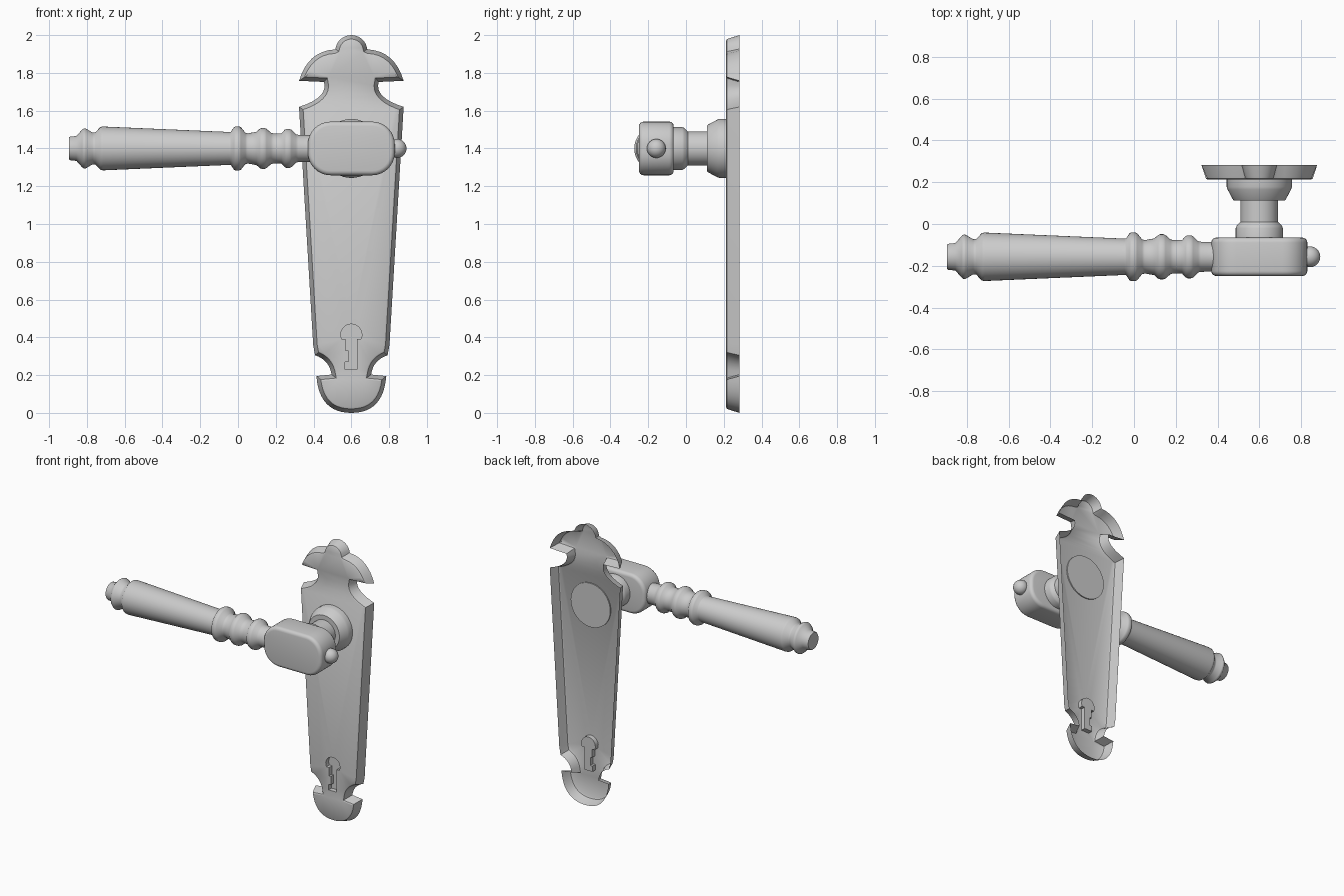
import bpy, bmesh, math
from mathutils import Matrix, Vector

cube = bpy.data.objects.get("Cube")
if cube:
    bpy.data.objects.remove(cube, do_unlink=True)

metal = bpy.data.materials.new("plain_grey_metal")
metal.use_nodes = True
GREY = (0.6, 0.6, 0.6, 1)
metal.diffuse_color = GREY
metal.node_tree.nodes["Principled BSDF"].inputs["Base Color"].default_value = GREY

CX, LEVER_Y, LEVER_Z = 0.6, -0.157, 1.4


def finish(name, bm, angle=40):
    me = bpy.data.meshes.new(name)
    bm.to_mesh(me)
    bm.free()
    ob = bpy.data.objects.new(name, me)
    bpy.context.collection.objects.link(ob)
    me.materials.append(metal)
    bpy.ops.object.select_all(action='DESELECT')
    ob.select_set(True)
    bpy.context.view_layer.objects.active = ob
    bpy.ops.object.shade_smooth_by_angle(angle=math.radians(angle))
    return ob


def bezier(a, c, b, n=8):
    """Quadratic curve from a to b, pulled towards c."""
    a, c, b = Vector(a), Vector(c), Vector(b)
    return [a * (1 - t) ** 2 + c * 2 * t * (1 - t) + b * t * t
            for t in (i / n for i in range(n + 1))]


def arc(cx, cz, r, start, end, n=8):
    return [Vector((cx + r * math.cos(t), cz + r * math.sin(t)))
            for t in (math.radians(start + (end - start) * i / n) for i in range(n + 1))]


def inset(points, d):
    """Move a clockwise outline inwards by d."""
    out = []
    for i, p in enumerate(points):
        u = (p - points[i - 1]).normalized()
        v = (points[(i + 1) % len(points)] - p).normalized()
        n = Vector((u.y + v.y, -u.x - v.x)).normalized()
        out.append(p + n * d / max(0.6, n.dot(Vector((u.y, -u.x)))))
    return out


def ring(bm, points, y):
    return [bm.verts.new((p.x, y, p.y)) for p in points]


def bridge(bm, a, b):
    for i in range(len(a)):
        bm.faces.new((a[i - 1], a[i], b[i], b[i - 1]))


def lathe(name, profile, matrix, sides=40, angle=50):
    """Spin (distance along axis, radius) pairs about local z."""
    bm = bmesh.new()
    rings = []
    for h, r in profile:
        rings.append([bm.verts.new((r * math.cos(t), r * math.sin(t), h))
                      for t in (math.tau * i / sides for i in range(sides))])
    for a, b in zip(rings, rings[1:]):
        bridge(bm, a, b)
    bm.faces.new(rings[0])
    bm.faces.new(rings[-1])
    bm.transform(matrix)
    bmesh.ops.recalc_face_normals(bm, faces=bm.faces)
    return finish(name, bm, angle)


# Backplate: hollow flared shell with a pressed-in keyhole
half = arc(0, 1.915, 0.085, 90, 8)
half += bezier((0.09, 1.924), (0.23, 1.915), (0.277, 1.758))
half += bezier((0.145, 1.752), (0.12, 1.67), (0.277, 1.62))
half += [Vector((0.202, 0.36))]
half += bezier((0.192, 0.305), (0.115, 0.28), (0.105, 0.203))
half += bezier((0.185, 0.195), (0.17, 0.0), (0, 0.0), 12)
outline = half + [Vector((-p.x, p.y)) for p in reversed(half[1:-1])]

keyhole = arc(0, 0.414, 0.056, 205, -25, 16)
keyhole += [Vector(p) for p in ((0.03, 0.39), (0.03, 0.23), (-0.033, 0.23), (-0.033, 0.27),
                                (-0.016, 0.27), (-0.016, 0.33), (-0.03, 0.33), (-0.03, 0.39))]

bm = bmesh.new()
rings = [ring(bm, inset(outline, d), y)
         for d, y in ((0, 0.283), (0.017, 0.228), (0.021, 0.217), (0.029, 0.212))]
for a, b in zip(rings, rings[1:]):
    bridge(bm, a, b)
hole_front = ring(bm, keyhole, 0.212)
hole_floor = ring(bm, keyhole, 0.245)
bridge(bm, hole_front, hole_floor)
bm.faces.new(hole_floor)
borders = []
for loop in (rings[-1], hole_front):
    borders += [bm.edges.get((loop[i - 1], loop[i])) for i in range(len(loop))]
filled = bmesh.ops.triangle_fill(bm, edges=borders, use_beauty=True)
bmesh.ops.recalc_face_normals(bm, faces=bm.faces)
front = next(g for g in filled["geom"] if isinstance(g, bmesh.types.BMFace))
front.normal_update()
if front.normal.y > 0:
    bmesh.ops.reverse_faces(bm, faces=bm.faces)
bm.transform(Matrix.Translation((CX, 0, 0)))
finish("backplate", bm, 35)

# Spindle: rose, neck and collar, running from the plate to the lever
to_back = Matrix.Translation((CX, 0, LEVER_Z)) @ Matrix.Rotation(-math.pi / 2, 4, 'X')
lathe("spindle_rose", [(-0.09, 0.113), (-0.02, 0.113), (-0.008, 0.108), (0.01, 0.09),
                       (0.112, 0.09), (0.112, 0.122), (0.12, 0.128), (0.165, 0.152),
                       (0.178, 0.156), (0.22, 0.156)], to_back, 48, 35)

# Lever block: rounded bar joining the spindle and the grip
HX, HZ, R = 0.23, 0.142, 0.12
profile = []
for sx, sz, start in ((1, 1, 90), (1, -1, 0), (-1, -1, -90), (-1, 1, -180)):
    profile += arc(CX + sx * (HX - R), LEVER_Z + sz * (HZ - R), R, start, start - 90)
bm = bmesh.new()
ends = [ring(bm, profile, LEVER_Y + s * 0.092) for s in (-1, 1)]
bridge(bm, *ends)
for e in ends:
    bm.faces.new(e)
bmesh.ops.recalc_face_normals(bm, faces=bm.faces)
rims = [bm.edges.get((e[i - 1], e[i])) for e in ends for i in range(len(e))]
bmesh.ops.bevel(bm, geom=rims, offset=0.024, segments=4, profile=0.5, affect='EDGES')
finish("lever_block", bm)

# Grip: turned handle with three beads and an end cap
grip = [(-0.895, 0.058), (-0.89, 0.062), (-0.855, 0.066), (-0.825, 0.1), (-0.815, 0.107),
        (-0.805, 0.105), (-0.77, 0.084), (-0.755, 0.086), (-0.728, 0.114), (-0.715, 0.116),
        (-0.045, 0.087)]
for x, r, foot in ((-0.003, 0.117, 0.08), (0.133, 0.108, 0.08), (0.265, 0.103, 0.072)):
    grip += [(x - 0.035, foot + 0.008), (x - 0.018, r - 0.004), (x - 0.008, r),
             (x + 0.008, r), (x + 0.018, r - 0.004), (x + 0.042, foot + 0.003),
             (x + 0.055, foot)]
grip += [(0.4, 0.07)]
along_x = Matrix.Translation((0, LEVER_Y, LEVER_Z)) @ Matrix.Rotation(math.pi / 2, 4, 'Y')
lathe("grip", grip, along_x)

# Knob on the far end of the lever block
bm = bmesh.new()
bmesh.ops.create_uvsphere(bm, u_segments=24, v_segments=16, radius=0.05,
                          matrix=Matrix.Translation((0.842, LEVER_Y, LEVER_Z)))
finish("end_knob", bm)
